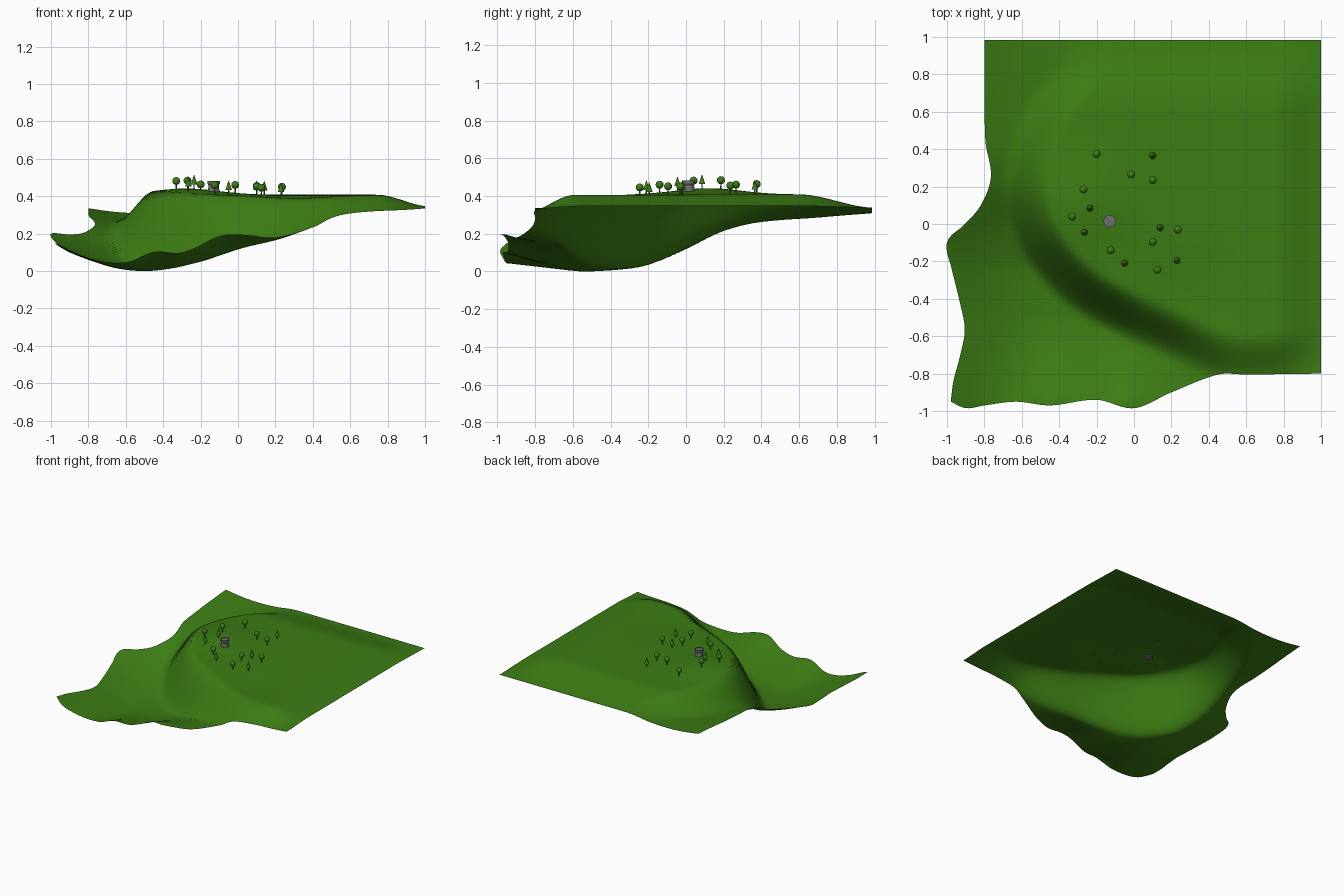
import bpy, bmesh, math
from mathutils import Vector

if "Cube" in bpy.data.objects:
    bpy.data.objects.remove(bpy.data.objects["Cube"])


def curve(pts, x):
    """Smooth (Hermite) interpolation through (x, value) points."""
    if x <= pts[0][0]:
        return pts[0][1]
    if x >= pts[-1][0]:
        return pts[-1][1]
    i = max(k for k in range(len(pts) - 1) if pts[k][0] <= x)

    def slope(k):
        a, b = pts[max(k - 1, 0)], pts[min(k + 1, len(pts) - 1)]
        return (b[1] - a[1]) / (b[0] - a[0])
    (x0, a), (x1, b) = pts[i], pts[i + 1]
    d = x1 - x0
    t = (x - x0) / d
    return ((2*t**3 - 3*t*t + 1) * a + (t**3 - 2*t*t + t) * d * slope(i)
            + (3*t*t - 2*t**3) * b + (t**3 - t*t) * d * slope(i + 1))


def step(a, b, x):
    t = min(max((x - a) / (b - a), 0), 1)
    return t * t * (3 - 2 * t)


# Plan outline of the ragged left and front edges
LEFT = [(-.97, -.98), (-.85, -.965), (-.7, -.93), (-.55, -.905), (-.4, -.935), (-.25, -.975),
        (-.11, -1), (0, -.91), (.1, -.82), (.25, -.765), (.45, -.795), (1, -.8)]
FRONT = [(-.98, -.95), (-.9, -.985), (-.8, -.97), (-.63, -.95), (-.45, -.97), (-.2, -.94),
         (0, -.985), (.2, -.9), (.45, -.805), (.6, -.805), (1, -.8)]
# Valley height along x, rise towards the back, and rise towards the front lip
FLOOR = [(-1, .14), (-.95, .12), (-.8, .06), (-.65, .015), (-.5, 0), (-.35, .015), (-.2, .05),
         (0, .105), (.2, .155), (.4, .225), (.5, .275), (.6, .3), (1, .335)]
RISE = [(-.5, 0), (-.35, .01), (-.2, .03), (0, .095), (.2, .19), (.4, .25), (.7, .285), (1, .31)]
LIP = [(-1, .02), (-.8, .01), (-.6, .04), (-.45, .1), (-.3, .075), (-.1, .11), (0, .09),
       (.2, .03), (.4, .015), (.5, 0), (1, 0)]
# Middle line of the cliff, smoothed
CLIFF = [(-.1, 1.2), (-.3, .82), (-.48, .56), (-.57, .3), (-.57, .08), (-.48, -.13),
         (-.28, -.34), (0, -.5), (.25, -.61), (.5, -.71), (.8, -.71), (1.15, -.62)]
cx = [(i, p[0]) for i, p in enumerate(CLIFF)]
cy = [(i, p[1]) for i, p in enumerate(CLIFF)]
LINE = [Vector((curve(cx, k / 4), curve(cy, k / 4))) for k in range(4 * len(CLIFF) - 3)]


def cliff_distance(x, y):
    p, best, side = Vector((x, y)), 9, 1
    for a, b in zip(LINE, LINE[1:]):
        d = b - a
        t = min(max((p - a).dot(d) / d.length_squared, 0), 1)
        r = p - (a + d * t)
        if r.length < best:
            best = r.length
            side = 1 if d.x * r.y - d.y * r.x > 0 else -1
    return best * side


def height(x, y):
    low = curve(FLOOR, x) * (1 - .55 * step(0, .6, y)) + curve(RISE, y)
    low += curve(LIP, x) * min(max((-.55 - y) / .4, 0), 1) ** 1.5
    low = min(low, .345)
    # plateau: a rise under the tower, a shallow dip, falling at the far edges
    top = .408 + .033 * math.exp(-((x + .28) ** 2 + (y - .12) ** 2) / .06)
    top -= .02 * math.exp(-((x - .35) ** 2 + (y + .4) ** 2) / .08)
    top -= .07 * (1 - (1 - .9 * step(.74, 1.03, x)) * (1 - step(.6, 1.0, y)))
    s = step(-.13, .13, cliff_distance(x, y))
    return low + (top - low) * s


def material(name, rgb):
    m = bpy.data.materials.new(name)
    m.diffuse_color = (*rgb, 1)
    m.use_nodes = True
    m.node_tree.nodes["Principled BSDF"].inputs["Base Color"].default_value = m.diffuse_color
    return m


grass = material("grass_green", (.046, .205, .007))
leaf = material("leaf_green", (.046, .2, .008))
stone = material("stone_grey", (.16, .16, .16))


def make(name, bm, mat=None, angle=40):
    bmesh.ops.recalc_face_normals(bm, faces=bm.faces)
    me = bpy.data.meshes.new(name)
    bm.to_mesh(me)
    bm.free()
    ob = bpy.data.objects.new(name, me)
    bpy.context.collection.objects.link(ob)
    if mat:
        me.materials.append(mat)
    bpy.ops.object.select_all(action='DESELECT')
    ob.select_set(True)
    bpy.context.view_layer.objects.active = ob
    bpy.ops.object.shade_smooth_by_angle(angle=math.radians(angle))
    return ob


def lathe(bm, profile, sides, base):
    """Turn an (r, z) profile around a vertical axis through base."""
    rings = [[bm.verts.new(base + Vector((r * math.cos(a), r * math.sin(a), z)))
              for a in (2 * math.pi * i / sides for i in range(sides))] for r, z in profile]
    for lo, hi in zip(rings, rings[1:]):
        for i in range(sides):
            j = (i + 1) % sides
            bm.faces.new((lo[i], lo[j], hi[j], hi[i]))
    bm.faces.new(rings[0][::-1])
    bm.faces.new(rings[-1])


# Terrain sheet
N = 80
bm = bmesh.new()
grid = []
for j in range(N + 1):
    row = []
    for i in range(N + 1):
        u, v = i / N, j / N
        left = curve(LEFT, -.97 + 1.955 * v)
        x = left + (1 - left) * u
        front = curve(FRONT, x)
        y = front + (.985 - front) * v
        row.append(bm.verts.new((x, y, height(x, y))))
    grid.append(row)
for j in range(N):
    for i in range(N):
        bm.faces.new((grid[j][i], grid[j][i+1], grid[j+1][i+1], grid[j+1][i]))
make("terrain", bm, grass, 80)

# Round and pointed trees
ROUND = [(-.2, .375), (.1, .235), (-.015, .265), (-.27, .185), (-.33, .04),
         (-.125, -.14), (.1, -.095), (.235, -.03), (.125, -.245)]
POINTED = [(.1, .365), (-.235, .085), (-.265, -.045), (.14, -.02), (-.05, -.21), (.23, -.195)]
BALL = [(.021 * math.sin(a), .045 - .021 * math.cos(a))
        for a in (math.pi * (k + .1) / 8.2 for k in range(9))]
CONE = [(.004, .024), (.0175, .024), (.0005, .075)]
for kind, spots, crown in (("round", ROUND, BALL), ("pointed", POINTED, CONE)):
    for n, (x, y) in enumerate(spots):
        bm = bmesh.new()
        base = Vector((x, y, height(x, y)))
        lathe(bm, [(.004, -.005), (.003, .03)], 8, base)
        lathe(bm, crown, 16, base)
        make(f"{kind}_tree_{n + 1}", bm, leaf)

# Small stone tower with a flared, recessed top
bm = bmesh.new()
lathe(bm, [(.031, -.008), (.028, .032), (.033, .04), (.033, .055), (.028, .055), (.028, .05)],
      20, Vector((-.13, .015, height(-.13, .015))))
make("stone_tower", bm, stone, 30)
